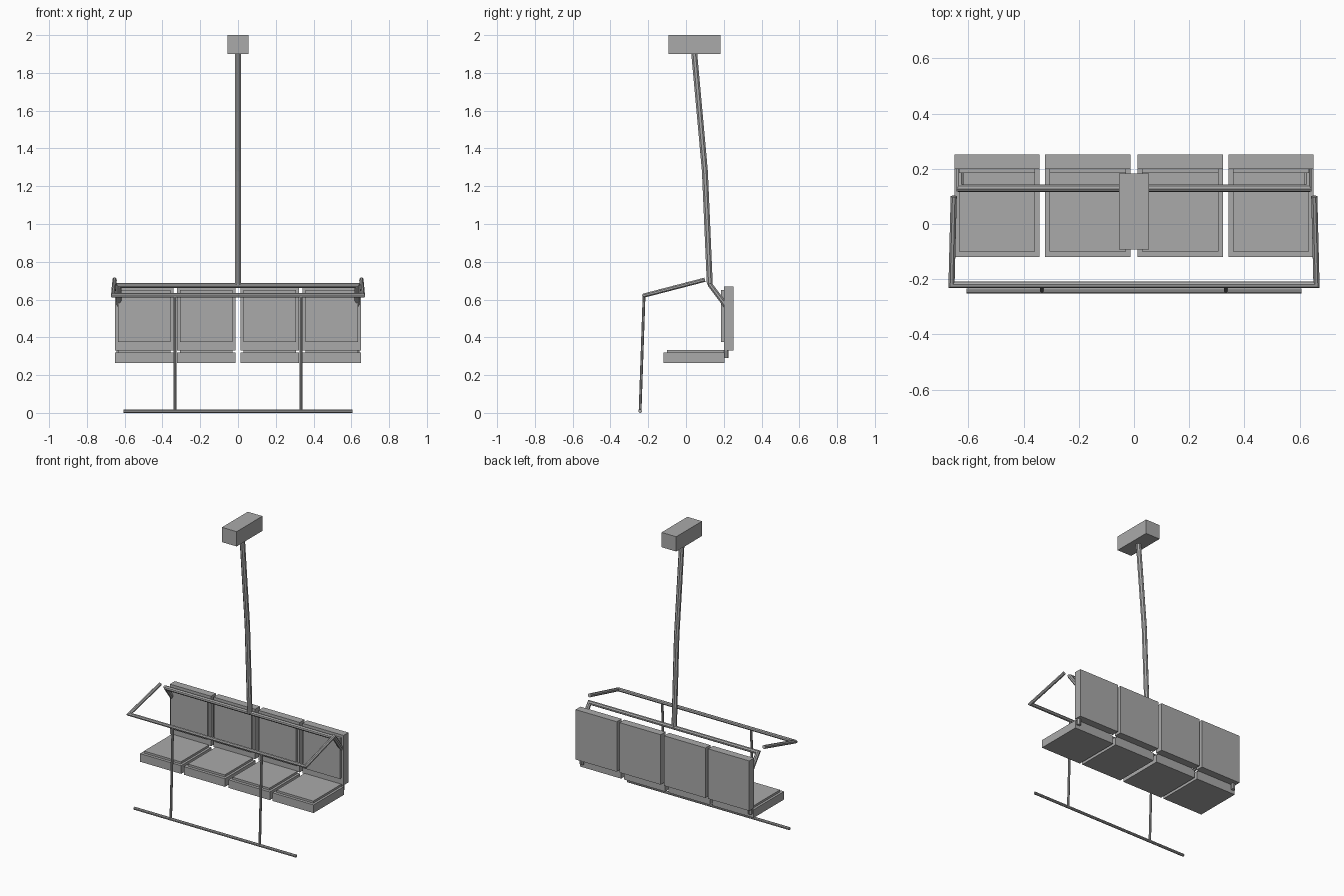
import bpy, bmesh, math
from mathutils import Vector

if "Cube" in bpy.data.objects:
    bpy.data.objects.remove(bpy.data.objects["Cube"], do_unlink=True)

grey = bpy.data.materials.new("plain grey")
grey.use_nodes = True
colour = (0.4, 0.4, 0.4, 1)
grey.diffuse_color = colour
grey.node_tree.nodes["Principled BSDF"].inputs["Base Color"].default_value = colour


def finish(name, bm):
    bmesh.ops.recalc_face_normals(bm, faces=bm.faces[:])
    mesh = bpy.data.meshes.new(name)
    bm.to_mesh(mesh)
    bm.free()
    mesh.materials.append(grey)
    obj = bpy.data.objects.new(name, mesh)
    bpy.context.collection.objects.link(obj)
    return obj


def box(name, low, high):
    low, high = Vector(low), Vector(high)
    bm = bmesh.new()
    bmesh.ops.create_cube(bm, size=1)
    for v in bm.verts:
        v.co = (low + high) / 2 + v.co * (high - low)
    return finish(name, bm)


def tube(name, path, radius, sides=8):
    """Sweep a faceted tube along a path with mitred corners."""
    pts = [Vector(p) for p in path]
    dirs = [(b - a).normalized() for a, b in zip(pts, pts[1:])]
    u = dirs[0].orthogonal().normalized()
    w = dirs[0].cross(u)
    turns = [2 * math.pi * (i + 0.5) / sides for i in range(sides)]
    ring = [pts[0] + radius * (math.cos(t) * u + math.sin(t) * w) for t in turns]
    bm = bmesh.new()
    rows = [[bm.verts.new(c) for c in ring]]
    for i, d in enumerate(dirs):
        normal = d + dirs[i + 1] if i + 1 < len(dirs) else d
        ring = [c + d * ((pts[i + 1] - c).dot(normal) / d.dot(normal)) for c in ring]
        rows.append([bm.verts.new(c) for c in ring])
    for a, b in zip(rows, rows[1:]):
        for i in range(sides):
            j = (i + 1) % sides
            bm.faces.new((a[i], a[j], b[j], b[i]))
    bm.faces.new(rows[0])
    bm.faces.new(rows[-1])
    return finish(name, bm)


def mirrored(half):
    """Complete a left-right symmetrical path from its right half."""
    return half + [(-x, y, z) for x, y, z in reversed(half)]


# Cable grip and hanger
box("cable_grip", (-0.055, -0.093, 1.9), (0.055, 0.183, 2))
tube("hanger_pole", [(0, 0.043, 1.91), (0, 0.1, 1.28), (0, 0.126, 0.68)], 0.017)

# Seat frame
tube("seat_frame", mirrored([(-0.63, 0.213, 0.29), (-0.63, 0.213, 0.565),
                             (-0.63, 0.13, 0.675)]), 0.014)

# Four seats, each with a padded base and back
for number, (left, right) in enumerate([(-0.65, -0.342), (-0.322, -0.013),
                                        (0.013, 0.322), (0.342, 0.65)], 1):
    a, b = left + 0.016, right - 0.016
    box(f"seat_base_{number}", (left, -0.12, 0.265), (right, 0.205, 0.32))
    box(f"seat_pad_{number}", (a, -0.1, 0.32), (b, 0.2, 0.334))
    box(f"seat_back_{number}", (left, 0.2, 0.33), (right, 0.252, 0.668))
    box(f"back_pad_{number}", (a, 0.184, 0.375), (b, 0.2, 0.65))

# Restraint bar and footrest
tube("restraint_bar", mirrored([(-0.653, 0.1, 0.705), (-0.661, -0.22, 0.622)]), 0.012)
for side, x in (("right", -0.333), ("left", 0.333)):
    tube(f"footrest_drop_{side}", [(x, -0.222, 0.622), (x, -0.243, 0.012)], 0.008)
tube("footrest_bar", [(-0.607, -0.243, 0.009), (0.607, -0.243, 0.009)], 0.0095)
